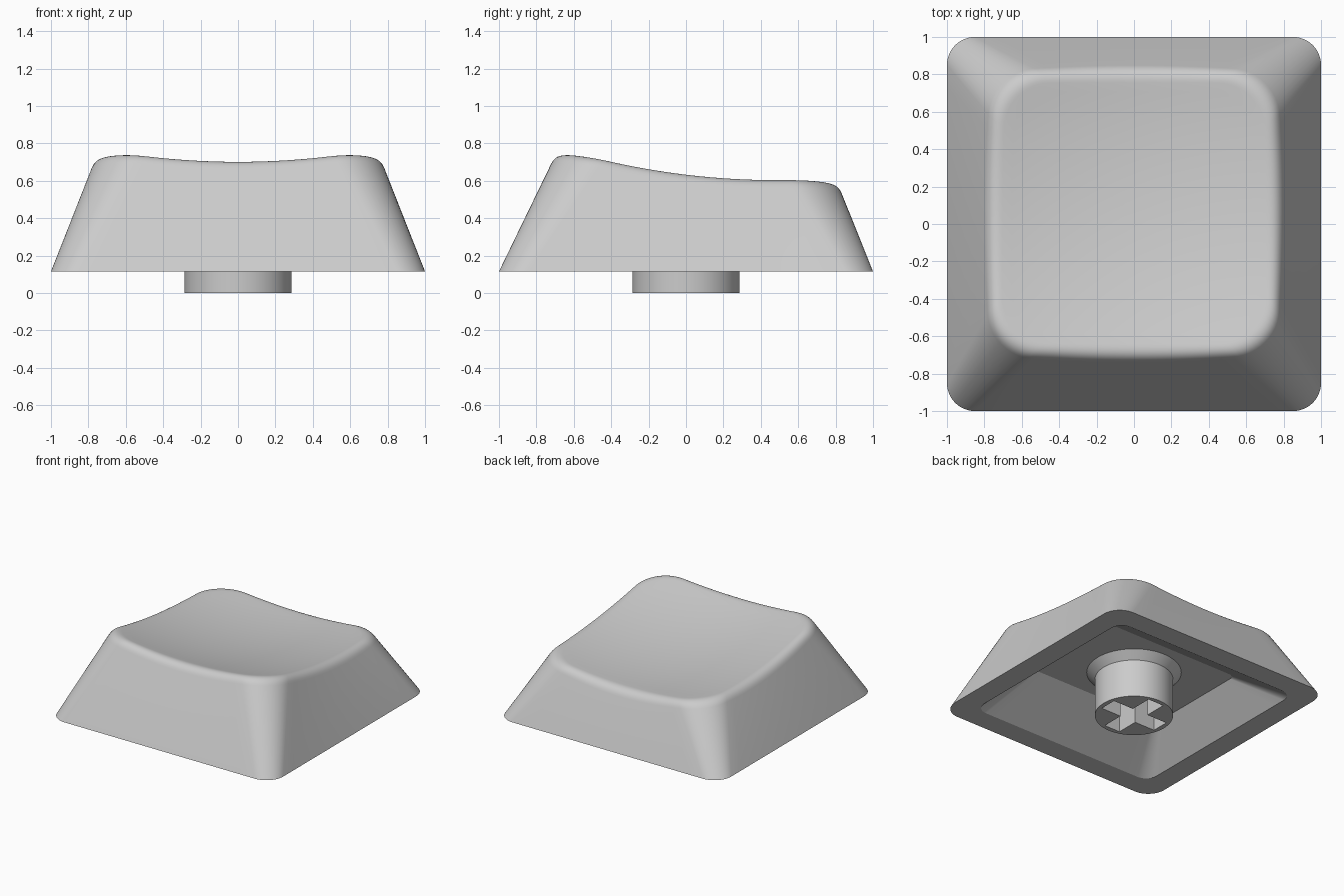
import bpy, bmesh, math
from mathutils import Vector

cube = bpy.data.objects.get("Cube")
if cube:
    bpy.data.objects.remove(cube, do_unlink=True)

RIM, CEILING = 0.115, 0.365
CORNER_STEPS, SIDE_STEPS = 12, 14

grey = bpy.data.materials.new("light grey plastic")
grey.use_nodes = True
grey.diffuse_color = (0.6, 0.6, 0.6, 1)
grey.node_tree.nodes["Principled BSDF"].inputs["Base Color"].default_value = grey.diffuse_color


def finish(bm, name):
    bmesh.ops.recalc_face_normals(bm, faces=bm.faces)
    mesh = bpy.data.meshes.new(name)
    bm.to_mesh(mesh)
    bm.free()
    obj = bpy.data.objects.new(name, mesh)
    bpy.context.collection.objects.link(obj)
    mesh.materials.append(grey)
    return obj


def smooth(obj):
    bpy.ops.object.select_all(action="DESELECT")
    obj.select_set(True)
    bpy.context.view_layer.objects.active = obj
    bpy.ops.object.shade_smooth_by_angle(angle=math.radians(25))


def outline(half_x, front, back, radius, z, tilt=0):
    """Rounded rectangle with evenly divided sides, on a plane that may fall towards the back."""
    points = []
    corners = [(half_x, back), (-half_x, back), (-half_x, -front), (half_x, -front)]
    for k, (cx, cy) in enumerate(corners):
        cx -= math.copysign(radius, cx)
        cy -= math.copysign(radius, cy)
        for s in range(CORNER_STEPS + 1):
            a = math.pi / 2 * (k + s / CORNER_STEPS)
            y = cy + radius * math.sin(a)
            points.append(Vector((cx + radius * math.cos(a), y, z - tilt * y)))
    result = []
    per = CORNER_STEPS + 1
    for k in range(4):
        result += points[k * per:(k + 1) * per]
        a, b = points[(k + 1) * per - 1], points[(k + 1) * per % len(points)]
        result += [a.lerp(b, s / SIDE_STEPS) for s in range(1, SIDE_STEPS)]
    return result


def dish(x, y):
    """Height of the scooped, tilted top."""
    return 0.566 - 0.12 * y + 0.13 * y * y + 0.13 * x * x


def on_dish(p):
    return Vector((p.x, p.y, dish(p.x, p.y)))


def loft(bm, rings):
    loops = [[bm.verts.new(p) for p in ring] for ring in rings]
    for a, b in zip(loops, loops[1:]):
        for i in range(len(a)):
            j = (i + 1) % len(a)
            bm.faces.new((a[i], a[j], b[j], b[i]))
    return loops


# Cap: hollow underside, tapered walls, rounded lip and scooped top
base = outline(1, 1, 1, 0.15, RIM)
upper = outline(0.768, 0.70, 0.825, 0.25, 0.65, tilt=0.12)
centre = Vector((0, 0.06, 0))
lip = 0.068
wall_top, edge, dish_rim = [], [], []
for a, b in zip(base, upper):
    p = b
    for _ in range(25):
        p = a.lerp(b, (dish(p.x, p.y) - RIM) / (b.z - RIM))
    edge.append(p)
    wall_top.append(p + (a - p).normalized() * lip)
    inward = Vector((centre.x - p.x, centre.y - p.y, 0)).normalized()
    dish_rim.append(on_dish(p + inward * lip))

rings = [outline(0.6, 0.44, 0.43, 0.05, CEILING),
         outline(0.825, 0.825, 0.825, 0.1, RIM), base]
for s in range(9):
    t = s / 8
    rings.append([w * (1 - t) ** 2 + e * 2 * t * (1 - t) + d * t * t
                  for w, e, d in zip(wall_top, edge, dish_rim)])
for s in range(1, 14):
    rings.append([on_dish(p.lerp(centre, s / 14)) for p in dish_rim])

bm = bmesh.new()
loops = loft(bm, rings)
bm.faces.new(loops[0])
hub = bm.verts.new(on_dish(centre))
last = loops[-1]
for i, v in enumerate(last):
    bm.faces.new((v, last[(i + 1) % len(last)], hub))
smooth(finish(bm, "keycap_shell"))

# Stem: round post with a conical foot against the ceiling
STEM, FLARE = 0.287, 0.06
profile = [(STEM, 0), (STEM, CEILING - FLARE),
           (STEM + FLARE, CEILING), (STEM + FLARE, CEILING + 0.02)]
bm = bmesh.new()
sides = 64
loops = loft(bm, [[Vector((r * math.cos(math.tau * i / sides), r * math.sin(math.tau * i / sides), z))
                   for i in range(sides)] for r, z in profile])
bm.faces.new(loops[0])
bm.faces.new(loops[-1])
stem = finish(bm, "stem")

# Cross-shaped socket cut into the stem
LONG, THIN, DEPTH = 0.25, 0.07, 0.35
cross = []
for k in range(4):
    turn = math.pi / 2 * k
    for x, y in ((LONG, -THIN), (LONG, THIN), (THIN, THIN)):
        cross.append(Vector((x * math.cos(turn) - y * math.sin(turn),
                             x * math.sin(turn) + y * math.cos(turn), 0)))
bm = bmesh.new()
loops = loft(bm, [[p + Vector((0, 0, z)) for p in cross] for z in (-0.1, DEPTH)])
bm.faces.new(loops[0])
bm.faces.new(loops[1])
cutter = finish(bm, "socket_cutter")
cutter.hide_render = True
cut = stem.modifiers.new("socket", "BOOLEAN")
cut.operation = "DIFFERENCE"
cut.solver = "EXACT"
cut.object = cutter
bpy.ops.object.select_all(action="DESELECT")
stem.select_set(True)
bpy.context.view_layer.objects.active = stem
bpy.ops.object.modifier_apply(modifier=cut.name)
bpy.data.objects.remove(cutter, do_unlink=True)
smooth(stem)
